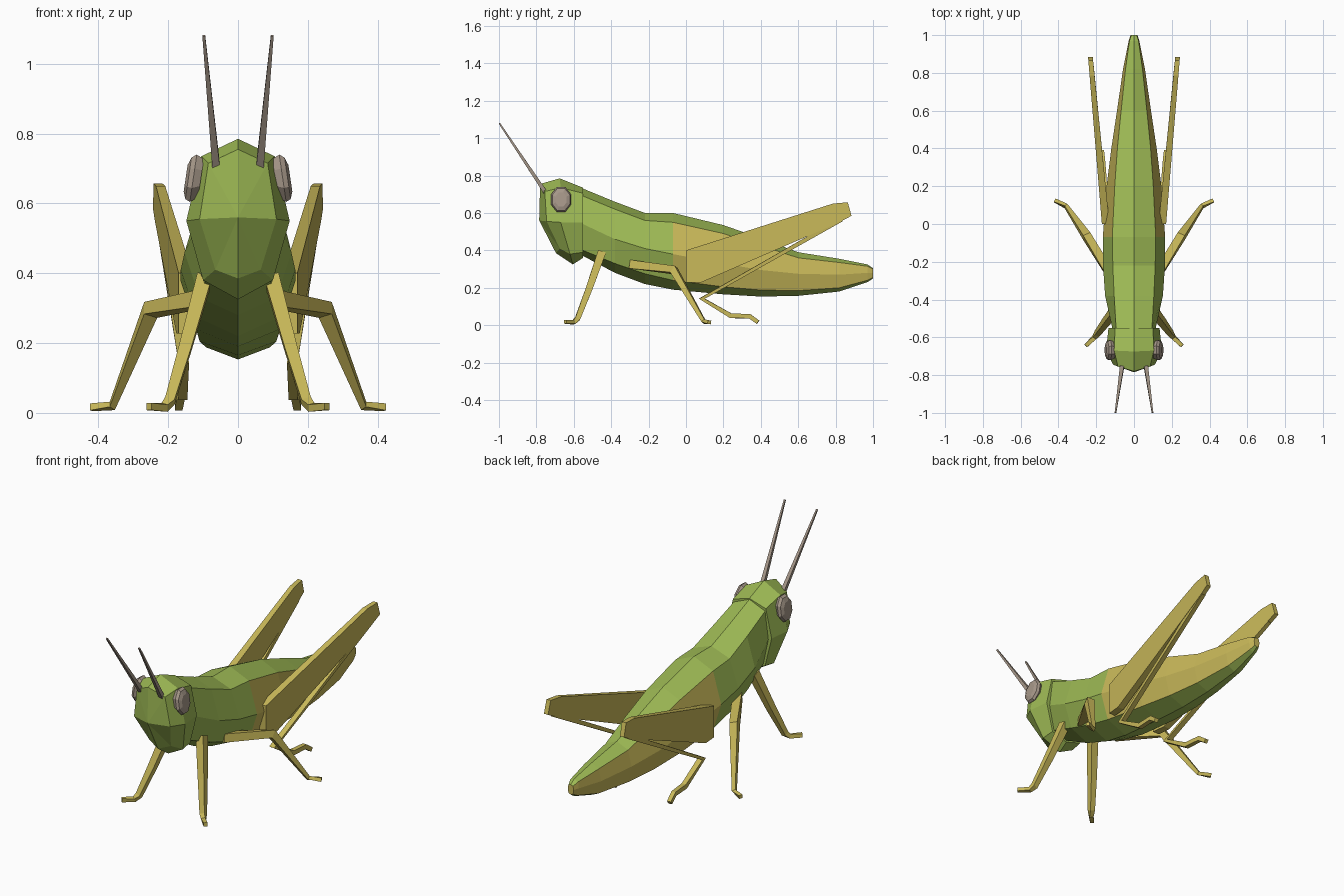
import bpy, bmesh
from mathutils import Vector


def material(name, rgb):
    m = bpy.data.materials.new(name)
    m.diffuse_color = (*rgb, 1)
    return m


GREEN = material("leaf green", (0.34, 0.49, 0.09))
YELLOW = material("straw yellow", (0.58, 0.48, 0.10))
GREY = material("warm grey", (0.38, 0.31, 0.25))


def make(name, rings, mats, mirror=False, rule=None, apex=None):
    """Skin a list of closed rings, cap both ends, optionally mirror in x."""
    bm = bmesh.new()
    loops = [[bm.verts.new(p) for p in ring] for ring in rings]
    n = len(loops[0])
    for a, b in zip(loops, loops[1:]):
        for i in range(n):
            j = (i + 1) % n
            f = bm.faces.new((a[i], a[j], b[j], b[i]))
            if rule:
                f.material_index = rule(f.calc_center_median(), min(i, n - 1 - i))
    # End caps: the first may be a fan around a raised point
    caps = [bm.faces.new(loops[-1])]
    if apex:
        tip = bm.verts.new(apex)
        caps += [bm.faces.new((loops[0][i], loops[0][(i + 1) % n], tip)) for i in range(n)]
    else:
        caps.append(bm.faces.new(loops[0]))
    if rule:
        for f in caps:
            f.material_index = rule(f.calc_center_median(), 1)
    bmesh.ops.recalc_face_normals(bm, faces=bm.faces)
    me = bpy.data.meshes.new(name)
    bm.to_mesh(me)
    bm.free()
    for m in mats:
        me.materials.append(m)
    ob = bpy.data.objects.new(name, me)
    bpy.context.collection.objects.link(ob)
    if mirror:
        ob.modifiers.new("mirror", 'MIRROR')
    return ob


def symmetric(half):
    """Half outline, top centre to bottom centre, closed to a full ring."""
    return half + [(-x, y, z) for x, y, z in half[-2:0:-1]]


def limb(name, points, mat):
    """Square tube along (x, y, z, half width) points, on both sides."""
    path = [Vector(p[:3]) for p in points]
    rings = []
    for i, p in enumerate(path):
        t = Vector()
        if i > 0:
            t += (p - path[i - 1]).normalized()
        if i < len(path) - 1:
            t += (path[i + 1] - p).normalized()
        t.normalize()
        side = Vector((1, 0, 0))
        side = (side - t * side.dot(t)).normalized()
        up = t.cross(side)
        r = points[i][3]
        rings.append([p + side * r * a + up * r * b
                      for a, b in ((1, 1), (-1, 1), (-1, -1), (1, -1))])
    return make(name, rings, [mat], mirror=True)


# Body: y, top z, shoulder x z, side x z, lower x z, bottom z
stations = [
    (-0.55, 0.73, 0.095, 0.69, 0.115, 0.54, 0.085, 0.40, 0.37),
    (-0.38, 0.66, 0.105, 0.62, 0.153, 0.46, 0.110, 0.33, 0.28),
    (-0.22, 0.60, 0.112, 0.56, 0.164, 0.41, 0.120, 0.275, 0.22),
    (-0.07, 0.60, 0.115, 0.55, 0.165, 0.38, 0.120, 0.24, 0.19),
    (0.20, 0.535, 0.102, 0.49, 0.145, 0.33, 0.110, 0.205, 0.165),
    (0.40, 0.465, 0.088, 0.425, 0.120, 0.295, 0.092, 0.188, 0.153),
    (0.60, 0.39, 0.068, 0.36, 0.090, 0.275, 0.070, 0.185, 0.157),
    (0.82, 0.355, 0.045, 0.335, 0.058, 0.27, 0.045, 0.20, 0.18),
    (0.97, 0.325, 0.024, 0.315, 0.028, 0.28, 0.022, 0.24, 0.23),
    (1.00, 0.305, 0.014, 0.30, 0.018, 0.28, 0.014, 0.255, 0.25),
]
rings = [symmetric([(0, y, zt), (xs, y, zs), (xm, y, zm), (xl, y, zl), (0, y, zb)])
         for y, zt, xs, zs, xm, zm, xl, zl, zb in stations]
make("body", rings, [GREEN, YELLOW],
     rule=lambda c, band: 1 if c.y > -0.07 and band in (1, 2) else 0)

# Head: face, cheek and neck rings, with a ridged face
skull = [
    symmetric([(0, -0.78, 0.755), (0.085, -0.755, 0.715), (0.11, -0.745, 0.555),
               (0.065, -0.675, 0.41), (0, -0.695, 0.385)]),
    symmetric([(0, -0.675, 0.785), (0.105, -0.67, 0.735), (0.148, -0.67, 0.55),
               (0.10, -0.62, 0.38), (0, -0.605, 0.325)]),
    symmetric([(0, -0.55, 0.735), (0.10, -0.55, 0.705), (0.135, -0.55, 0.55),
               (0.095, -0.55, 0.39), (0, -0.55, 0.36)])]
make("head", skull, [GREEN], apex=(0, -0.785, 0.56))

# Eyes: octagonal domes leaning inward at the top
octagon = [(0.38, 0.92), (0.92, 0.38), (0.92, -0.38), (0.38, -0.92),
           (-0.38, -0.92), (-0.92, -0.38), (-0.92, 0.38), (-0.38, 0.92)]
make("eyes", [[(0.128 + dx - 0.16 * b * r, -0.668 + a * r * 0.85, 0.672 + b * r * 1.08)
               for a, b in octagon]
              for dx, r in ((-0.022, 0.055), (0.0, 0.068), (0.014, 0.06), (0.022, 0.038))],
     [GREY], mirror=True)

# Antennae
limb("antennae", [(0.062, -0.745, 0.70, 0.011), (0.098, -0.998, 1.08, 0.004)], GREY)

# Front and middle legs
limb("front_legs", [(0.095, -0.45, 0.39, 0.022), (0.15, -0.52, 0.19, 0.018),
                    (0.195, -0.58, 0.035, 0.014), (0.21, -0.60, 0.016, 0.011),
                    (0.255, -0.645, 0.018, 0.010)], YELLOW)
limb("middle_legs", [(0.11, -0.29, 0.325, 0.023), (0.25, -0.065, 0.295, 0.021),
                     (0.36, 0.095, 0.02, 0.010), (0.42, 0.125, 0.016, 0.010)], YELLOW)

# Hind thighs: blade profile in y, z, splayed outward toward the knee
blade = [(0.0, 0.40), (0.785, 0.65), (0.865, 0.657), (0.885, 0.585),
         (0.82, 0.55), (0.08, 0.228), (0.0, 0.228)]
make("hind_thighs", [[(base + slope * y, y, z) for y, z in blade]
                     for base, slope in ((0.13, 0.10), (0.17, 0.083))],
     [YELLOW], mirror=True)

# Hind shins and feet
limb("hind_shins", [(0.225, 0.83, 0.565, 0.012), (0.155, 0.085, 0.142, 0.015),
                    (0.158, 0.24, 0.05, 0.013), (0.165, 0.34, 0.048, 0.012),
                    (0.17, 0.385, 0.016, 0.011)], YELLOW)
